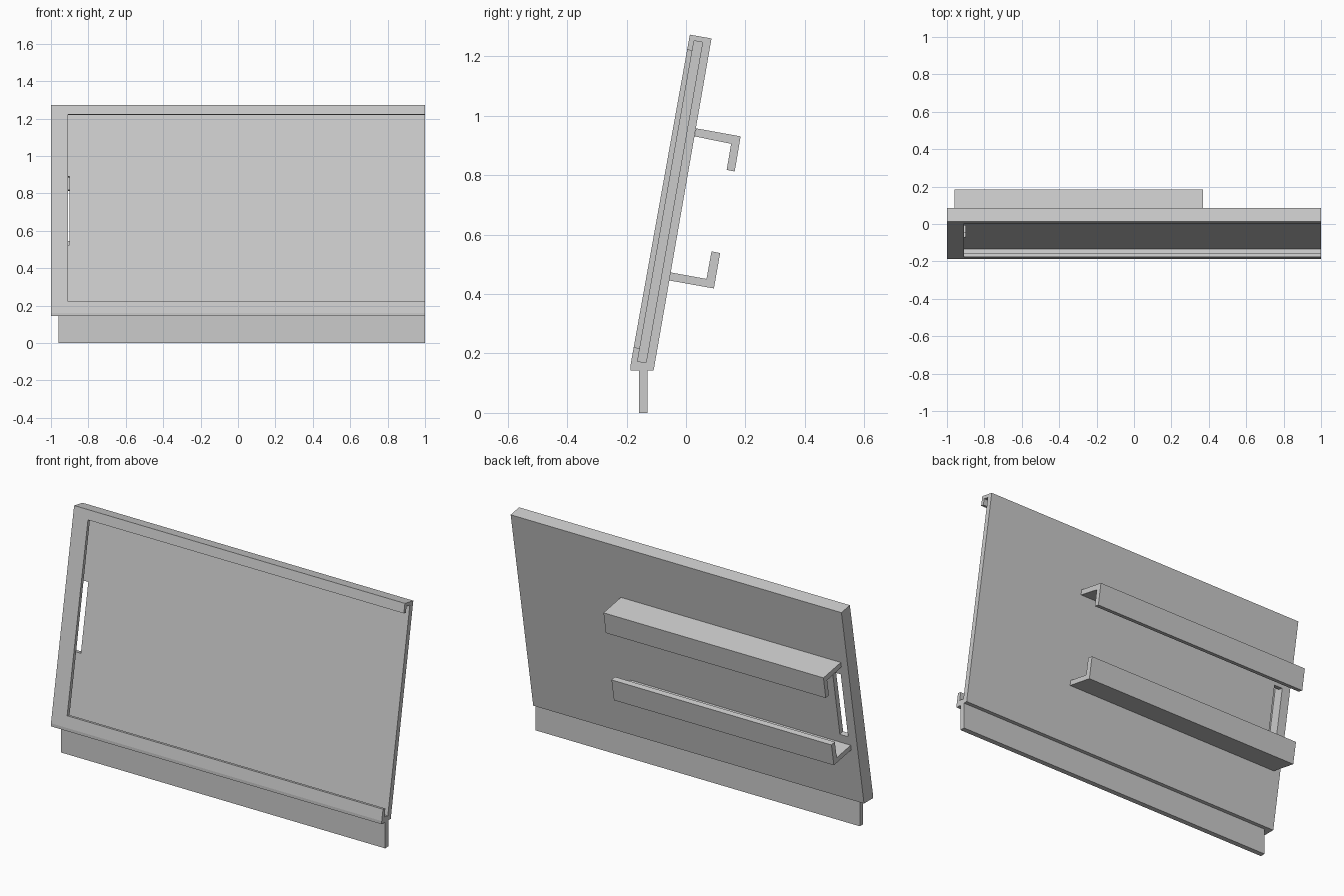
import bpy, bmesh
from math import sin, cos, radians

cube = bpy.data.objects.get("Cube")
if cube:
    bpy.data.objects.remove(cube, do_unlink=True)

mat = bpy.data.materials.new("plain grey")
mat.use_nodes = True
grey = (0.6, 0.6, 0.6, 1)
mat.diffuse_color = grey
mat.node_tree.nodes["Principled BSDF"].inputs["Base Color"].default_value = grey

TILT = radians(10)
TOP_Y, TOP_Z = 0.013, 1.2735     # top front edge of the leaning panel


def lean(depth, along):
    """Point in the leaning frame: depth behind the front face, distance from the top."""
    return (TOP_Y + depth * cos(TILT) - along * sin(TILT),
            TOP_Z - depth * sin(TILT) - along * cos(TILT))


def leaning_box(d0, d1, a0, a1):
    return [lean(d0, a0), lean(d1, a0), lean(d1, a1), lean(d0, a1)]


def extrude(name, profile, x0, x1):
    """Extrude a side profile of (y, z) points along x."""
    bm = bmesh.new()
    face = bm.faces.new([bm.verts.new((x0, y, z)) for y, z in profile])
    side = bmesh.ops.extrude_face_region(bm, geom=[face])["geom"]
    verts = [v for v in side if isinstance(v, bmesh.types.BMVert)]
    bmesh.ops.translate(bm, vec=(x1 - x0, 0, 0), verts=verts)
    bmesh.ops.recalc_face_normals(bm, faces=bm.faces)
    mesh = bpy.data.meshes.new(name)
    bm.to_mesh(mesh)
    bm.free()
    mesh.materials.append(mat)
    obj = bpy.data.objects.new(name, mesh)
    bpy.context.collection.objects.link(obj)
    return obj


def cut(target, cutter):
    mod = target.modifiers.new("cut", "BOOLEAN")
    mod.operation = "DIFFERENCE"
    mod.solver = "EXACT"
    mod.object = cutter
    bpy.context.view_layer.objects.active = target
    bpy.ops.object.modifier_apply(modifier=mod.name)
    bpy.data.objects.remove(cutter, do_unlink=True)


# Leaning panel with a flat underside
panel = extrude("panel", [lean(0, 0), lean(0.074, 0), (-0.109, 0.143),
                          (-0.187, 0.143), (-0.187, 0.16)], -1, 1)

# Slide-in pocket, front opening and cable hole, the first two open at the left end
cut(panel, extrude("pocket_cutter", leaning_box(0.0175, 0.0465, 0.018, 1.1135), -0.95, 1.1))
cut(panel, extrude("opening_cutter", leaning_box(-0.05, 0.03, 0.052, 1.0695), -0.91, 1.1))
cut(panel, extrude("hole_cutter", leaning_box(0.03, 0.12, 0.381, 0.752), -0.95, -0.9))

# Upright foot under the panel
extrude("foot", [(-0.158, 0), (-0.13, 0), (-0.13, 0.145), (-0.158, 0.145)], -0.96, 1)

# Hooked rails on the back
extrude("upper_rail", [(0.034, 0.958), (0.184, 0.931), (0.164, 0.813),
                       (0.137, 0.818), (0.152, 0.906), (0.029, 0.931)], -0.96, 0.37)
extrude("lower_rail", [(-0.052, 0.473), (0.069, 0.451), (0.086, 0.544),
                       (0.115, 0.538), (0.094, 0.419), (-0.057, 0.446)], -0.96, 0.37)
